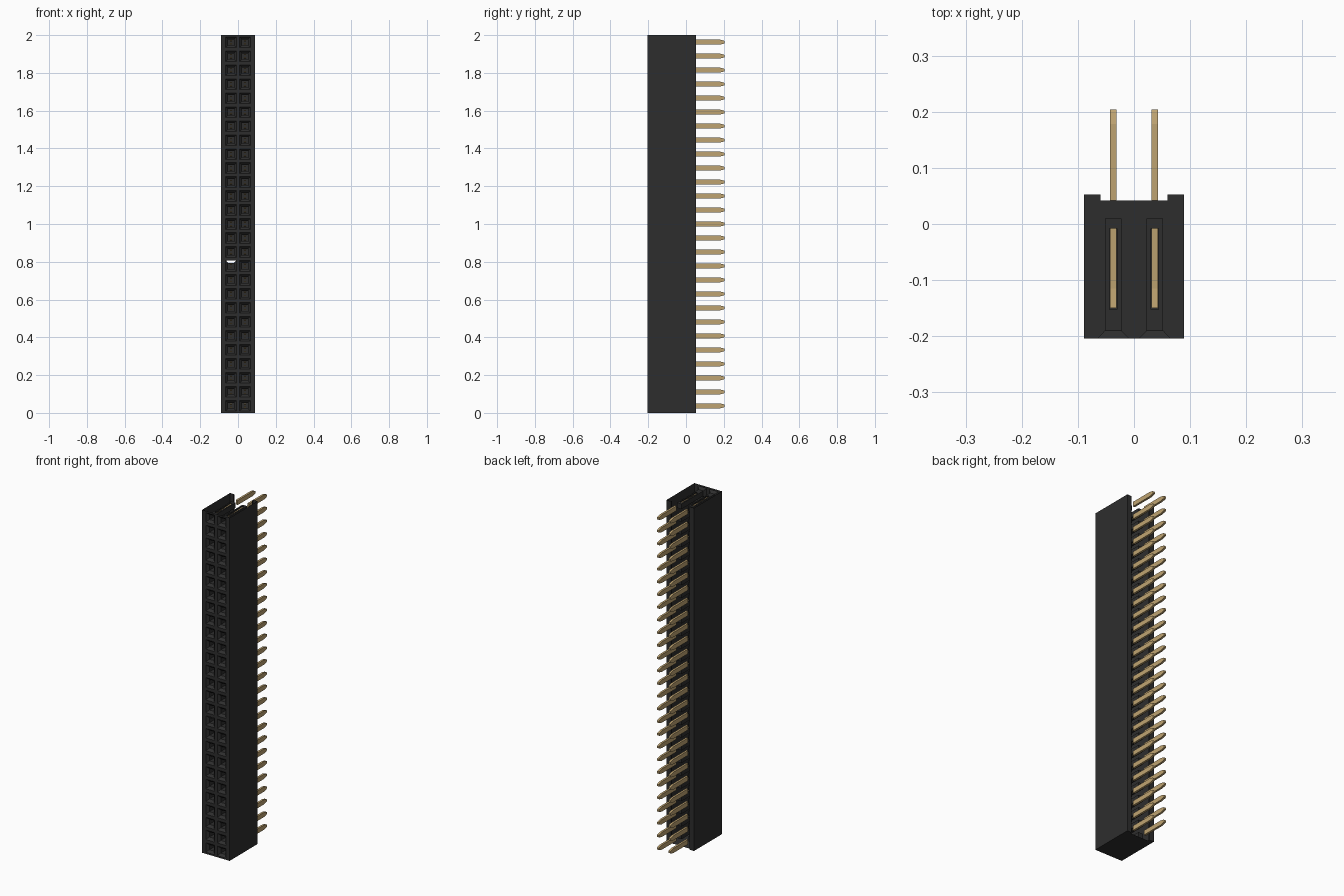
import bpy, bmesh, math

cube = bpy.data.objects.get("Cube")
if cube:
    bpy.data.objects.remove(cube, do_unlink=True)

ROWS = 27
PITCH = 2.0 / ROWS
HALF = PITCH / 2
WIDE = 0.0888                      # half width of the housing
FRONT, FLOOR, BACK, RAIL = -0.204, 0.01, 0.042, 0.053
RAIL_X = 0.06                      # inner edge of the rear rails


def material(name, rgb):
    m = bpy.data.materials.new(name)
    m.use_nodes = True
    col = (*rgb, 1)
    m.diffuse_color = col
    bsdf = m.node_tree.nodes["Principled BSDF"]
    bsdf.inputs["Base Color"].default_value = col
    bsdf.inputs["Roughness"].default_value = 0.6
    return m


black = material("black plastic", (0.027, 0.027, 0.027))
gold = material("gold metal", (0.52, 0.37, 0.165))


def finish(name, bm, mat):
    bmesh.ops.remove_doubles(bm, verts=bm.verts, dist=1e-5)
    bmesh.ops.recalc_face_normals(bm, faces=bm.faces)
    me = bpy.data.meshes.new(name)
    bm.to_mesh(me)
    bm.free()
    me.materials.append(mat)
    ob = bpy.data.objects.new(name, me)
    bpy.context.collection.objects.link(ob)
    return ob


def face(bm, *pts):
    return bm.faces.new([bm.verts.new(p) for p in pts])


def square(cx, cz, h, y):
    return [(cx - h, y, cz - h), (cx + h, y, cz - h),
            (cx + h, y, cz + h), (cx - h, y, cz + h)]


def ring(bm, a, b, skip=()):
    """Join two square loops; sides run bottom, right, top, left."""
    for i in range(4):
        if i not in skip:
            j = (i + 1) % 4
            face(bm, a[i], a[j], b[j], b[i])


# Housing outer walls: sides, rear rails, bottom; open at the top and rear
bm = bmesh.new()
for s in (-1, 1):
    outline = [(s * 2 * HALF, FRONT), (s * WIDE, FRONT), (s * WIDE, RAIL),
               (s * RAIL_X, RAIL), (s * RAIL_X, BACK)]
    for (x0, y0), (x1, y1) in zip(outline, outline[1:]):
        face(bm, (x0, y0, 0), (x1, y1, 0), (x1, y1, 2), (x0, y0, 2))
base = [(WIDE, FRONT), (WIDE, RAIL), (RAIL_X, RAIL), (RAIL_X, BACK)]
base += [(-x, y) for x, y in reversed(base)]
face(bm, *[(x, y, 0) for x, y in base])
finish("housing_shell", bm, black)

# Sockets: front frame, chamfered lead-in, deep square well
bm = bmesh.new()
MOUTH, WELL, NECK, SLOT = 0.028, 0.015, -0.19, 0.0065
SLOT_Y = (-0.152, -0.008)
for row in range(ROWS):
    for cx in (-HALF, HALF):
        cz = HALF + row * PITCH
        cell = square(cx, cz, HALF, FRONT)
        mouth = square(cx, cz, MOUTH, FRONT)
        neck = square(cx, cz, WELL, NECK)
        end = square(cx, cz, WELL, FLOOR)
        ring(bm, cell, mouth)
        # One socket has an open upper lead-in
        ring(bm, mouth, neck, skip=(2,) if row == 10 and cx < 0 else ())
        ring(bm, neck, end, skip=(0, 2))
        face(bm, *end)
        # Upper and lower well walls with a slot above each contact
        for z in (cz - WELL, cz + WELL):
            for x0, x1, y0, y1 in ((-WELL, WELL, NECK, SLOT_Y[0]),
                                   (-WELL, WELL, SLOT_Y[1], FLOOR),
                                   (-WELL, -SLOT, *SLOT_Y),
                                   (SLOT, WELL, *SLOT_Y)):
                face(bm, (cx + x0, y0, z), (cx + x1, y0, z),
                     (cx + x1, y1, z), (cx + x0, y1, z))
finish("socket_grid", bm, black)


def extrude_profile(bm, pts, half):
    """Prism along x from a (y, z) profile."""
    f = face(bm, *[(-half, y, z) for y, z in pts])
    out = bmesh.ops.extrude_face_region(bm, geom=[f])["geom"]
    moved = [g for g in out if isinstance(g, bmesh.types.BMVert)]
    bmesh.ops.translate(bm, verts=moved, vec=(2 * half, 0, 0))


def repeat(ob):
    """Two columns by all rows."""
    ob.location = (-HALF, 0, HALF)
    for label, count, step in (("columns", 2, (PITCH, 0, 0)),
                               ("rows", ROWS, (0, 0, PITCH))):
        mod = ob.modifiers.new(label, 'ARRAY')
        mod.count = count
        mod.use_relative_offset = False
        mod.use_constant_offset = True
        mod.constant_offset_displace = step


# Rear pins with tapered tips
bm = bmesh.new()
upper = [(BACK, 0.0135), (0.178, 0.0135), (0.2, 0.008), (0.204, 0.006)]
extrude_profile(bm, upper + [(y, -z) for y, z in reversed(upper)], 0.006)
repeat(finish("rear_pins", bm, gold))

# Spring contacts: two thin bent leaves in every socket
bm = bmesh.new()
leaf = [(-0.008, 0.012), (-0.115, 0.007), (-0.15, 0.0105)]
for s in (-1, 1):
    pts = leaf + [(y, z - 0.0025) for y, z in reversed(leaf)]
    extrude_profile(bm, [(y, s * z) for y, z in pts], 0.0055)
repeat(finish("spring_contacts", bm, gold))
